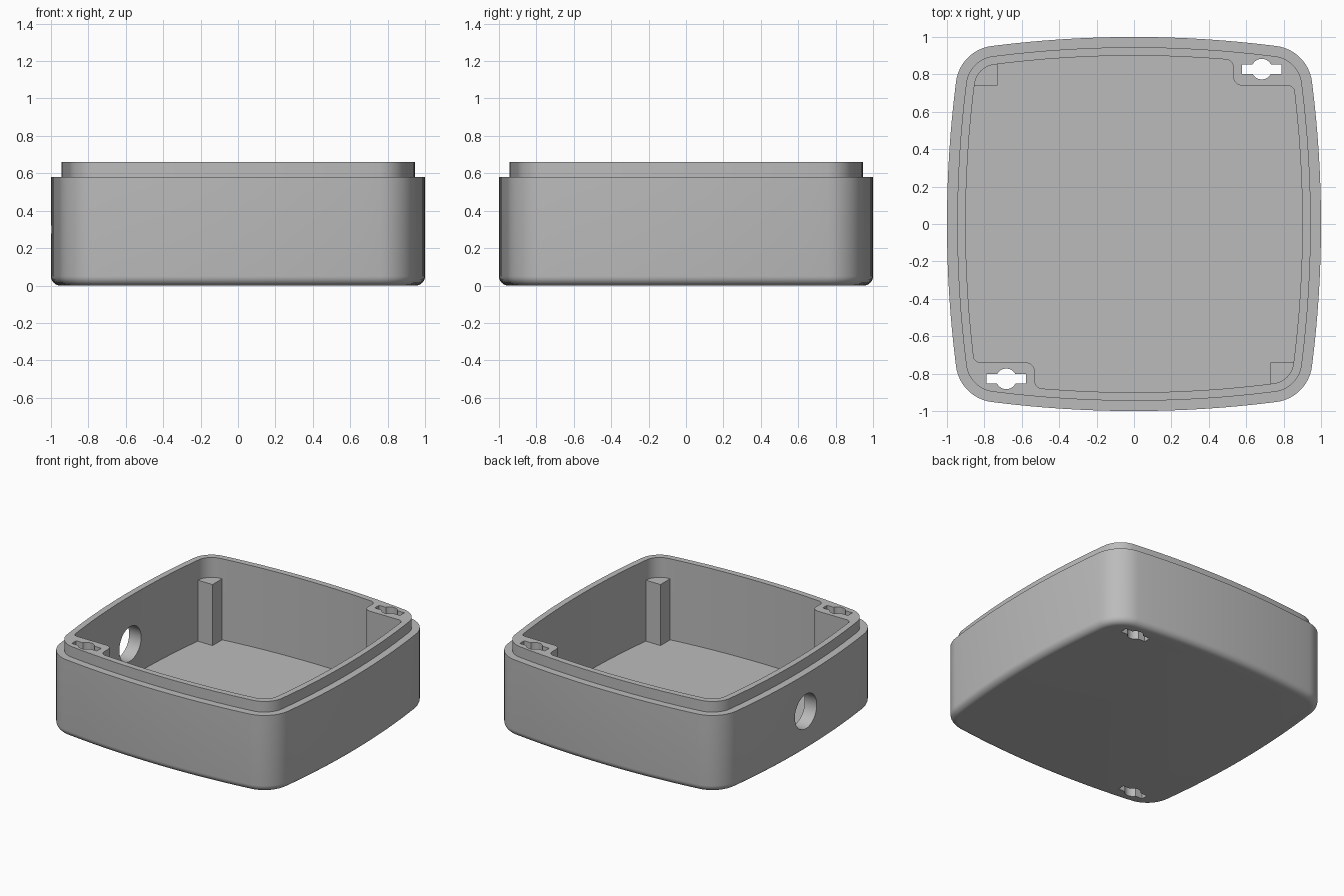
import bpy, bmesh, math
from math import cos, sin, pi
from mathutils import Vector

cube = bpy.data.objects.get("Cube")
if cube:
    bpy.data.objects.remove(cube, do_unlink=True)

# Plan outline: bowed sides of radius BOW, tangent to rounded corners
BOW, CORNER = 6.0, 0.22
B = BOW - 1
C = (-2 * B + math.sqrt(4 * B * B - 8 * (B * B - (BOW - CORNER) ** 2))) / 4
TURN = math.atan2(C, C + B)
WALL_TOP, LIP_TOP, FLOOR, FILLET = 0.58, 0.66, 0.05, 0.05
LIP_INSET, CAVITY_INSET = 0.055, 0.10


def arc(cx, cy, r, a0, a1, n):
    return [(cx + r * cos(a0 + (a1 - a0) * i / n),
             cy + r * sin(a0 + (a1 - a0) * i / n)) for i in range(n + 1)]


def quarter_turns(points, k):
    for _ in range(k):
        points = [(-y, x) for x, y in points]
    return points


def side(inset):
    return arc(-B, 0, BOW - inset, -TURN, TURN, 16)


def corner(inset):
    return arc(C, C, CORNER - inset, TURN, pi / 2 - TURN, 12)[1:-1]


def outline(inset):
    return [p for k in range(4) for p in quarter_turns(side(inset) + corner(inset), k)]


def cavity_outline():
    # Two opposite corners step inward around the screw bosses
    boss = (arc(0.823, 0.705, 0.035, 0, pi / 2, 6)
            + arc(0.58, 0.79, 0.05, 1.5 * pi, pi, 6)
            + arc(0.49, 0.84, 0.04, 0, pi / 2, 6))
    pts = []
    for k in range(4):
        wall = side(CAVITY_INSET)
        if k % 2 == 0:
            part = [p for p in wall if p[1] < 0.69] + boss
        else:
            part = [p for p in wall if p[1] > -0.47] + corner(CAVITY_INSET)
        pts += quarter_turns(part, k)
    return pts


def loft(name, rings):
    """Solid through (outline, height) rings, capped at both ends."""
    bm = bmesh.new()
    loops = [[bm.verts.new((x, y, z)) for x, y in pts] for pts, z in rings]
    n = len(loops[0])
    for low, high in zip(loops, loops[1:]):
        for i in range(n):
            j = (i + 1) % n
            bm.faces.new((low[i], low[j], high[j], high[i]))
    bm.faces.new(loops[0][::-1])
    bm.faces.new(loops[-1])
    bmesh.ops.recalc_face_normals(bm, faces=bm.faces)
    mesh = bpy.data.meshes.new(name)
    bm.to_mesh(mesh)
    bm.free()
    obj = bpy.data.objects.new(name, mesh)
    bpy.context.collection.objects.link(obj)
    return obj


def prism(name, pts, z0, z1):
    return loft(name, [(pts, z0), (pts, z1)])


def combine(target, tool, operation):
    bpy.context.view_layer.objects.active = target
    mod = target.modifiers.new(operation.lower(), 'BOOLEAN')
    mod.operation, mod.solver, mod.object = operation, 'EXACT', tool
    bpy.ops.object.modifier_apply(modifier=mod.name)
    bpy.data.objects.remove(tool, do_unlink=True)


# Outer shell: rounded bottom edge, wall, ledge and raised lip
rings = []
for i in range(9):
    a = i / 8 * pi / 2
    rings.append((outline(FILLET * (1 - sin(a))), FILLET * (1 - cos(a))))
rings += [(outline(0), WALL_TOP), (outline(LIP_INSET), WALL_TOP),
          (outline(LIP_INSET), LIP_TOP)]
box = loft("enclosure_base", rings)
combine(box, prism("cavity", cavity_outline(), FLOOR, LIP_TOP + 0.1), 'DIFFERENCE')

# Square support posts in the two free corners
for s in (1, -1):
    pts = [(s * x, -s * y) for x, y in
           ((0.73, 0.74), (0.86, 0.74), (0.86, 0.86), (0.73, 0.86))]
    combine(box, prism("corner_post", pts, 0.03, 0.51), 'UNION')

# Through slots with a round middle in the screw bosses
half = math.asin(0.026 / 0.055)
for s in (1, -1):
    pts = ([(0.105, -0.026), (0.105, 0.026)]
           + arc(0, 0, 0.055, half, pi - half, 12)
           + [(-0.105, 0.026), (-0.105, -0.026)]
           + arc(0, 0, 0.055, pi + half, 2 * pi - half, 12))
    pts = [(s * (0.683 + x), s * (0.828 + y)) for x, y in pts]
    combine(box, prism("screw_slot", pts, -0.1, LIP_TOP + 0.1), 'DIFFERENCE')

# Round cable hole through one side wall
bpy.ops.mesh.primitive_cylinder_add(vertices=48, radius=0.13, depth=0.4,
                                    location=(-1, 0, 0.3), rotation=(0, pi / 2, 0))
combine(box, bpy.context.object, 'DIFFERENCE')

# Plain grey plastic
grey = bpy.data.materials.new("grey_plastic")
grey.use_nodes = True
colour = (0.5, 0.5, 0.5, 1)
grey.diffuse_color = colour
grey.node_tree.nodes["Principled BSDF"].inputs["Base Color"].default_value = colour
box.data.materials.clear()
box.data.materials.append(grey)
for face in box.data.polygons:
    face.material_index = 0

bpy.ops.object.select_all(action='DESELECT')
box.select_set(True)
bpy.context.view_layer.objects.active = box
bpy.ops.object.shade_smooth_by_angle(angle=math.radians(30))
